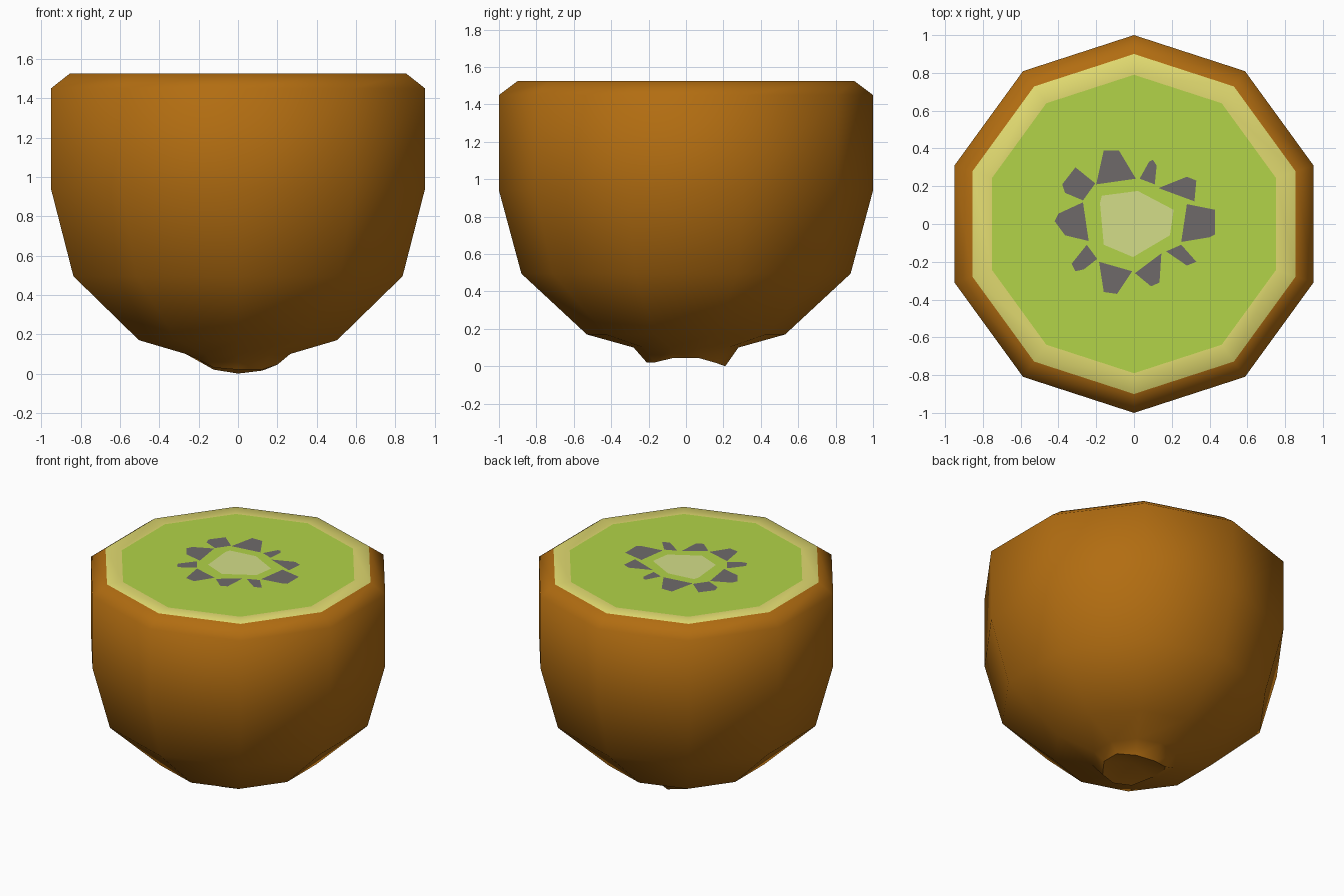
import bpy, bmesh, math

if "Cube" in bpy.data.objects:
    bpy.data.objects.remove(bpy.data.objects["Cube"])

TOP = 1.525


def material(name, r, g, b):
    lin = [((c / 255 + 0.055) / 1.055) ** 2.4 if c > 10 else c / 255 / 12.92 for c in (r, g, b)]
    m = bpy.data.materials.new(name)
    m.diffuse_color = (*lin, 1)
    m.use_nodes = True
    m.node_tree.nodes["Principled BSDF"].inputs["Base Color"].default_value = m.diffuse_color
    return m


skin = material("brown skin", 178, 109, 17)
rind = material("pale yellow rind", 225, 218, 112)
flesh = material("green flesh", 178, 212, 72)
seed_mat = material("grey seed", 110, 106, 106)
core_mat = material("pale core", 211, 222, 136)


def finish(bm, name, mats):
    me = bpy.data.meshes.new(name)
    bm.to_mesh(me)
    bm.free()
    for m in mats:
        me.materials.append(m)
    ob = bpy.data.objects.new(name, me)
    bpy.context.collection.objects.link(ob)
    return ob


def ring(bm, r, heights):
    pts = []
    for k in range(10):
        a = math.radians(90 + 36 * k)
        pts.append(bm.verts.new((r * math.cos(a), r * math.sin(a), heights[k])))
    return pts


# Fruit body: ten-sided profile from the ragged stem rim up to the cut face
bm = bmesh.new()
rim = [0.0, 0.02, 0.07, 0.07, 0.03, 0.02, 0.02, 0.045, 0.045, 0.015]
profile = [(0.28, 0.1), (0.53, 0.17), (0.88, 0.495), (1.0, 0.94),
           (1.0, 1.45), (0.9, TOP), (0.79, TOP)]
rings = [ring(bm, 0.21, rim)] + [ring(bm, r, [z] * 10) for r, z in profile]
for i, (lo, hi) in enumerate(zip(rings, rings[1:])):
    for k in range(10):
        j = (k + 1) % 10
        f = bm.faces.new((lo[k], lo[j], hi[j], hi[k]))
        f.material_index = 1 if i == len(rings) - 2 else 0
bm.faces.new(rings[-1]).material_index = 2

# Hollow stem scar underneath
pit = bm.verts.new((0, 0, 0.075))
for k in range(10):
    a, b = rings[0][k], rings[0][(k + 1) % 10]
    bm.faces.new((b, a, pit))
    bm.edges.get((a, b)).smooth = False
for f in bm.faces:
    f.smooth = True
finish(bm, "kiwi_body", [skin, rind, flesh])


# Flat markings laid on the cut face
def plate(name, pts, mat, lift=0.004):
    bm = bmesh.new()
    f = bm.faces.new([bm.verts.new((x, y, TOP + lift)) for x, y in pts])
    f.normal_update()
    if f.normal.z < 0:
        f.normal_flip()
    finish(bm, name, [mat])


plate("core", [(-.17, .15), (.02, .175), (.21, .075), (.19, -.06),
               (-.005, -.175), (-.16, -.11), (-.18, .11)], core_mat)

seeds = [
    [(-.16, .39), (-.08, .39), (.01, .24), (-.2, .21)],
    [(.1, .34), (.12, .31), (.11, .21), (.03, .24), (.08, .33)],
    [(.28, .25), (.33, .23), (.32, .12), (.13, .19)],
    [(.28, .105), (.43, .075), (.43, -.055), (.4, -.07), (.25, -.095)],
    [(.25, -.11), (.33, -.2), (.28, -.22), (.17, -.145)],
    [(.145, -.155), (.135, -.31), (.09, -.33), (.005, -.26)],
    [(-.01, -.25), (-.09, -.37), (-.16, -.36), (-.185, -.2)],
    [(-.195, -.185), (-.265, -.24), (-.31, -.25), (-.33, -.21), (-.25, -.11)],
    [(-.27, .115), (-.24, -.09), (-.365, -.06), (-.42, .015), (-.4, .055)],
    [(-.31, .3), (-.205, .215), (-.27, .125), (-.365, .165), (-.38, .21)],
]
for n, pts in enumerate(seeds, 1):
    plate(f"seed_{n}", pts, seed_mat)
